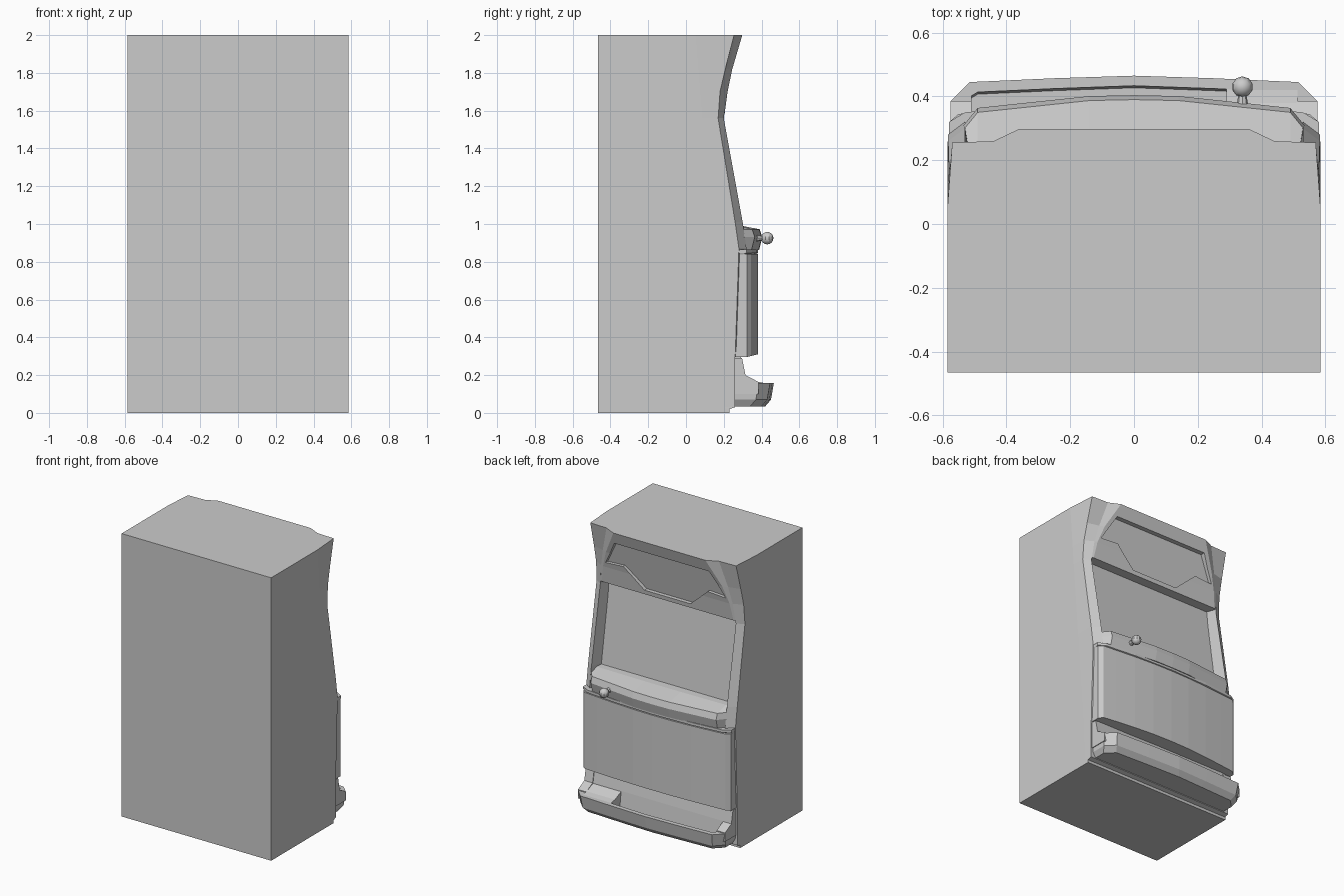
import bpy, bmesh
from mathutils import Vector

cube = bpy.data.objects.get("Cube")
if cube:
    bpy.data.objects.remove(cube)

grey = bpy.data.materials.new("plain_grey")
grey.use_nodes = True
grey.diffuse_color = (0.6, 0.6, 0.6, 1)
grey.node_tree.nodes["Principled BSDF"].inputs["Base Color"].default_value = (0.6, 0.6, 0.6, 1)


def loft(name, rows):
    """Join equal-length loops of points into a closed solid."""
    bm = bmesh.new()
    loops = [[bm.verts.new(p) for p in row] for row in rows]
    n = len(loops[0])
    for a, b in zip(loops, loops[1:]):
        for i in range(n):
            j = (i + 1) % n
            bm.faces.new((a[i], a[j], b[j], b[i]))
    bm.faces.new(loops[0])
    bm.faces.new(loops[-1])
    bmesh.ops.recalc_face_normals(bm, faces=bm.faces)
    mesh = bpy.data.meshes.new(name)
    bm.to_mesh(mesh)
    bm.free()
    mesh.materials.append(grey)
    ob = bpy.data.objects.new(name, mesh)
    bpy.context.collection.objects.link(ob)
    return ob


def extrude_x(name, profile, x0, x1):
    """Extrude a (y, z) side profile across x."""
    return loft(name, [[(x, y, z) for y, z in profile] for x in (x0, x1)])


def plan(half, back, z, dy=0.0, dx=0.0):
    """Mirrored plan outline from its +x half, listed from the side to the middle."""
    right = [(x - dx, y + dy, z) for x, y in half]
    left = [(-x, y, z) for x, y, z in reversed(right) if x > 0.001]
    return [(right[0][0], back, z)] + right + left + [(left[-1][0], back, z)]


def cut(ob, cutter):
    """Subtract the cutter, then discard it."""
    mod = ob.modifiers.new("cut", "BOOLEAN")
    mod.operation = "DIFFERENCE"
    mod.solver = "EXACT"
    mod.object = cutter
    bpy.context.view_layer.update()
    graph = bpy.context.evaluated_depsgraph_get()
    mesh = bpy.data.meshes.new_from_object(ob.evaluated_get(graph))
    ob.modifiers.clear()
    ob.data = mesh
    bpy.data.objects.remove(cutter)


def break_y(z):
    """Where the cabinet sides begin to taper inwards."""
    return 0.05 + 0.08 * (2 - z)


# Cabinet shell, full width up to the taper line
extrude_x("cabinet", [(-0.465, 0), (break_y(0), 0), (break_y(1), 1),
                      (0.13, 1.0), (0.05, 1.58), (0.05, 2), (-0.465, 2)], -0.585, 0.585)

# Inner core: kick plate, recessed screen and the space behind the sign
extrude_x("screen_core", [(0.0, 0), (0.23, 0), (0.23, 0.02), (0.26, 0.03), (0.26, 0.87),
                          (0.21, 1.0), (0.135, 1.58), (0.135, 1.9), (0.0, 1.9)], -0.54, 0.54)

# Tapered side walls: z, outer x, outer y, inner x, inner y
WALL = [(0, 0.585, 0.23, 0.53, 0.23), (0.02, 0.585, 0.23, 0.53, 0.23),
        (0.03, 0.584, 0.26, 0.53, 0.26), (0.29, 0.583, 0.26, 0.53, 0.26),
        (0.87, 0.583, 0.28, 0.53, 0.32), (1.01, 0.583, 0.26, 0.53, 0.30),
        (1.56, 0.58, 0.17, 0.53, 0.20), (1.7, 0.577, 0.18, 0.515, 0.213),
        (1.82, 0.574, 0.208, 0.49, 0.23), (2, 0.57, 0.255, 0.44, 0.26)]
for side, label in ((1, "left"), (-1, "right")):
    loft(label + "_wall", [[(side * 0.585, break_y(z), z), (side * xo, yo, z),
                            (side * xi, yi, z), (side * min(xi, 0.5), 0.12, z),
                            (side * 0.43, 0.03, z), (side * 0.585, 0.03, z)]
                           for z, xo, yo, xi, yi in WALL])

# Top sign leaning outwards, with a stepped recess in its face
SIGN = [(1.58, 0.53, 0.2, 0.515, 0.204), (1.7, 0.515, 0.213, 0.495, 0.22),
        (1.82, 0.49, 0.23, 0.455, 0.245), (2, 0.44, 0.26, 0.36, 0.298)]
sign = loft("top_sign", [plan([(xo, yo), (xi, yi)], 0.03, z) for z, xo, yo, xi, yi in SIGN])
half = [(0.37, 1.915), (0.47, 1.735), (0.33, 1.745), (0.18, 1.61)]
outline = half + [(-x, z) for x, z in reversed(half)]
cut(sign, loft("sign_recess", [[(x, 0.24 - 0.197 * (1.915 - z), z) for x, z in outline],
                               [(x, 0.5, z) for x, z in outline]]))

# Control deck with a rounded front edge
DECK = [(0.535, 0.30), (0.49, 0.355), (0.14, 0.392), (0, 0.395)]
deck_rows = [plan(DECK, 0.2, z, dy) for z, dy in
             ((0.862, -0.008), (0.93, 0.009), (0.972, -0.005))]
deck_rows.append([(x, 0.2, 1.0) if y < 0.21 else (x, 0.25 + 0.12 * (y - 0.3), 0.997)
                  for x, y, z in deck_rows[-1]])
loft("control_deck", deck_rows)

# Trim lip under the deck
LIP = [(0.58, 0.32), (0.53, 0.35), (0.3, 0.372), (0, 0.382)]
loft("deck_lip", [plan(LIP, 0.2, 0.835, -0.025, 0.005), plan(LIP, 0.2, 0.847),
                  plan(LIP, 0.2, 0.866)])

# Bowed lower door
DOOR = [(0.577, 0.322), (0.55, 0.345), (0.45, 0.355), (0.3, 0.368), (0.15, 0.377), (0, 0.38)]
door_bottom = [(x, y, 0.295 + 0.25 * max(0, y - 0.32)) for x, y, z in plan(DOOR, 0.2, 0.3)]
loft("lower_door", [door_bottom, plan(DOOR, 0.2, 0.84)])

# Coin tray with a hollow inside
TRAY = [(0.575, 0.385), (0.515, 0.445), (0.25, 0.457), (0, 0.465)]
tray = loft("coin_tray", [plan(TRAY, 0.2, 0.035, -0.045, 0.03), plan(TRAY, 0.2, 0.07, -0.015, 0.008),
                          plan(TRAY, 0.2, 0.157)])
HOLE = [(0.51, 0.415), (0.49, 0.427), (0.25, 0.438), (0, 0.447)]
cut(tray, loft("tray_hollow", [plan(HOLE, 0.3, 0.085, -0.02), plan(HOLE, 0.3, 0.3)]))
extrude_x("tray_back", [(0.2, 0.05), (0.33, 0.05), (0.31, 0.2), (0.29, 0.3), (0.2, 0.3)], -0.53, 0.53)
extrude_x("tray_block", [(0.28, 0.08), (0.425, 0.08), (0.43, 0.155), (0.38, 0.165), (0.3, 0.2)],
          0.29, 0.512)
for x0, x1, label in ((0.51, 0.575, "left"), (-0.575, -0.51, "right")):
    extrude_x(label + "_tray_cheek", [(0.2, 0.1), (0.385, 0.1), (0.385, 0.163), (0.315, 0.2),
                                      (0.297, 0.29), (0.2, 0.29)], x0, x1)


# Knob and its stem, pointing out of the deck
def finish(name):
    ob = bpy.context.object
    ob.name = name
    ob.data.materials.append(grey)
    bpy.ops.object.shade_smooth_by_angle()


bpy.ops.mesh.primitive_uv_sphere_add(segments=10, ring_count=8, radius=0.033, location=(0.34, 0.43, 0.925))
finish("knob")
bpy.ops.mesh.primitive_cone_add(vertices=8, radius1=0.022, radius2=0.01, depth=0.07,
                                location=(0.34, 0.385, 0.925))
bpy.context.object.rotation_euler = Vector((0, 1, 0)).to_track_quat("Z", "X").to_euler()
finish("knob_stem")
